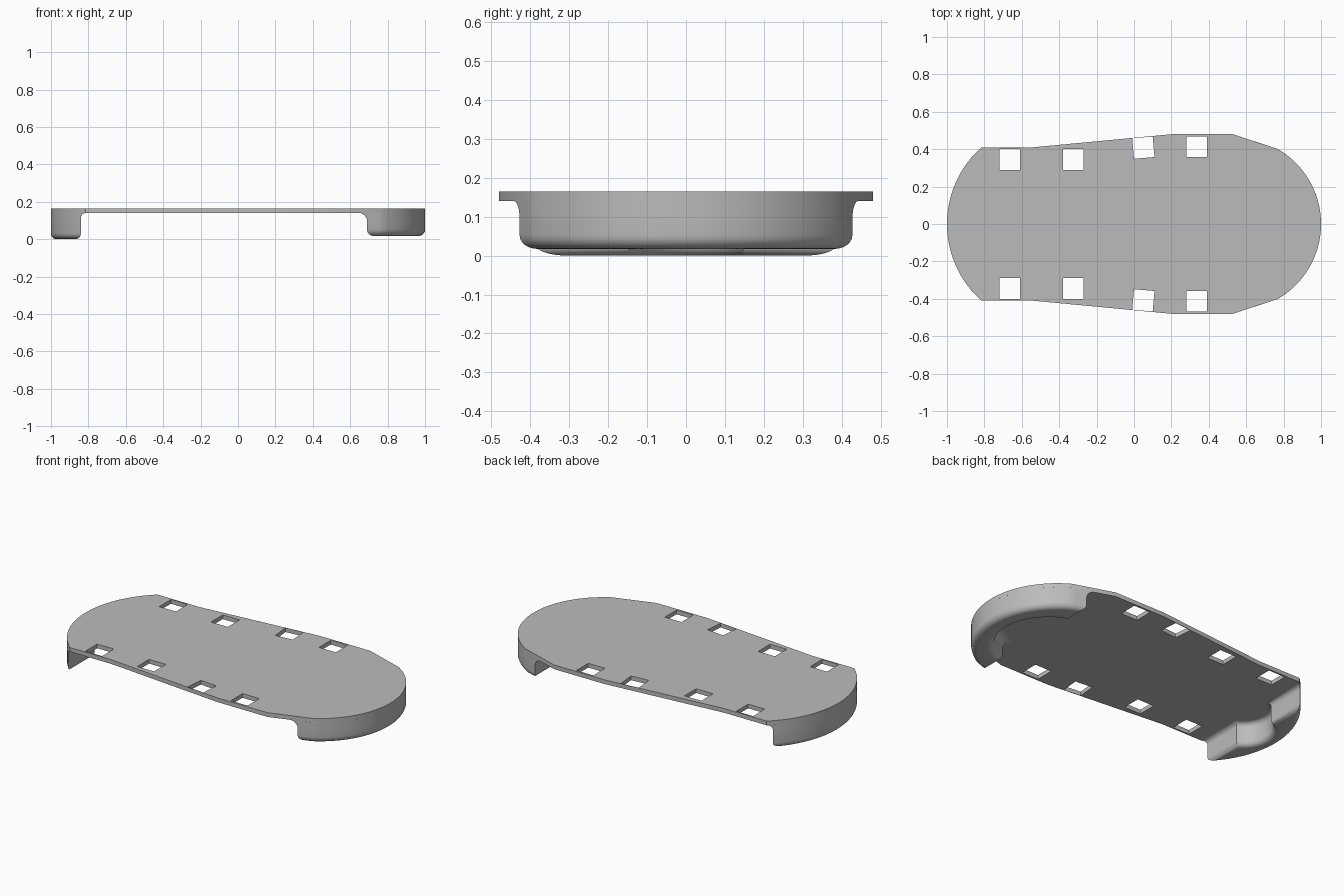
import bpy, bmesh
from math import sin, cos, pi, sqrt, acos, radians
from mathutils import Vector, Matrix

cube = bpy.data.objects.get("Cube")
if cube:
    bpy.data.objects.remove(cube)

TOP, UNDER = 0.165, 0.14

grey = bpy.data.materials.new("plain grey")
grey.use_nodes = True
grey.diffuse_color = (0.5, 0.5, 0.5, 1)
grey.node_tree.nodes["Principled BSDF"].inputs["Base Color"].default_value = (0.5, 0.5, 0.5, 1)


def arc_half_width(u, centre, radius):
    return sqrt(max(radius ** 2 - (u - centre) ** 2, 0))


# Half width of the body at distance u from the middle, for each end
def wide_end(u, inset=0):
    return min(arc_half_width(u, 0.537, 0.463 - inset), 0.657 - u / 3 - inset)


def narrow_end(u, inset=0):
    return min(arc_half_width(u, 0.453, 0.547 - inset), 0.41 - inset)


def end_curve(shape, start, stop, inset=0, steps=24):
    """Half of the outer rim, from the straight side to the tip."""
    us = [start + (stop - start) * sin(pi / 2 * i / steps) for i in range(steps + 1)]
    return [(u, shape(u, inset) if i < steps else 0) for i, u in enumerate(us)]


def finish(obj):
    obj.data.materials.clear()
    obj.data.materials.append(grey)
    bpy.ops.object.select_all(action='DESELECT')
    obj.select_set(True)
    bpy.context.view_layer.objects.active = obj
    bpy.ops.object.shade_smooth_by_angle(angle=radians(35))


# Flat plate with eight square openings
def make_plate():
    curve = bpy.data.curves.new("plate", 'CURVE')
    curve.dimensions = '2D'
    curve.fill_mode = 'BOTH'
    curve.extrude = (TOP - UNDER) / 2

    def add_loop(points):
        spline = curve.splines.new('POLY')
        spline.points.add(len(points) - 1)
        for p, (x, y) in zip(spline.points, points):
            p.co = (x, y, 0, 1)
        spline.use_cyclic_u = True

    half = [(-u, y) for u, y in reversed(end_curve(narrow_end, 0.815, 1))]
    half += [(-0.54, 0.41), (0.2, 0.48), (0.53, 0.48)]
    half += end_curve(wide_end, 0.77, 1)
    add_loop(half + [(x, -y) for x, y in reversed(half[1:-1])])

    for x, y, turn in ((-0.665, 0.345, 0), (-0.325, 0.345, 0),
                       (0.05, 0.408, 5), (0.335, 0.413, 0)):
        spin = Matrix.Rotation(radians(turn), 2)
        square = [spin @ Vector(c) * 0.055 + Vector((x, y))
                  for c in ((-1, -1), (1, -1), (1, 1), (-1, 1))]
        for side in (1, -1):
            add_loop([(p.x, p.y * side) for p in square])

    temp = bpy.data.objects.new("plate_outline", curve)
    bpy.context.collection.objects.link(temp)
    bpy.context.view_layer.update()
    mesh = bpy.data.meshes.new_from_object(
        temp.evaluated_get(bpy.context.evaluated_depsgraph_get()))
    bpy.data.objects.remove(temp)
    mesh.transform(Matrix.Translation((0, 0, (TOP + UNDER) / 2)))
    bm = bmesh.new()
    bm.from_mesh(mesh)
    bmesh.ops.remove_doubles(bm, verts=bm.verts, dist=0.0005)
    bmesh.ops.recalc_face_normals(bm, faces=bm.faces)
    bm.to_mesh(mesh)
    bm.free()
    plate = bpy.data.objects.new("plate", mesh)
    bpy.context.collection.objects.link(plate)
    finish(plate)


# End wall: crescent with rounded lower edges and a fillet under the plate
def make_end_wall(name, side, shape, cut, hollow, radius, bottom, fillet, rounding):
    def section(grow, inset):
        c, r = cut - grow, radius - grow
        outer = end_curve(shape, c, 1 - inset, inset)
        loop = [(u, -y) for u, y in outer] + outer[-2::-1]
        spread = acos((c - hollow) / r)
        for i in range(25):
            a = spread * (1 - i / 12)
            loop.append((hollow + r * cos(a), r * sin(a)))
        return loop

    steps = [i / 6 * pi / 2 for i in range(7)]
    layers = [(UNDER - fillet * sin(a), fillet * (1 - sin(a)) if a == 0
               else fillet * (1 - sqrt(1 - (1 - sin(a)) ** 2)), 0) for a in steps]
    # Circular fillet from the plate down to the inner wall
    layers = [(UNDER - fillet * (1 - cos(a)), fillet * (1 - sin(a)), 0) for a in steps]
    layers += [(bottom + rounding * (1 - sin(a)), -rounding * (1 - cos(a)),
                rounding * (1 - cos(a))) for a in steps]
    bm = bmesh.new()
    rings = [[bm.verts.new((side * u, y, z)) for u, y in section(grow, inset)]
             for z, grow, inset in layers]
    for upper, lower in zip(rings, rings[1:]):
        for i in range(len(upper)):
            j = (i + 1) % len(upper)
            bm.faces.new((upper[i], upper[j], lower[j], lower[i]))
    bm.faces.new(rings[-1])
    bm.faces.new(rings[0])
    bmesh.ops.recalc_face_normals(bm, faces=bm.faces)
    bmesh.ops.triangulate(bm, faces=[f for f in bm.faces if len(f.verts) > 4])
    mesh = bpy.data.meshes.new(name)
    bm.to_mesh(mesh)
    bm.free()
    wall = bpy.data.objects.new(name, mesh)
    bpy.context.collection.objects.link(wall)
    finish(wall)


make_plate()
make_end_wall("left_end_wall", 1, wide_end, 0.69, 0.6, 0.29, 0.017, 0.045, 0.035)
make_end_wall("right_end_wall", -1, narrow_end, 0.84, 0.76, 0.165, 0, 0.028, 0.03)
